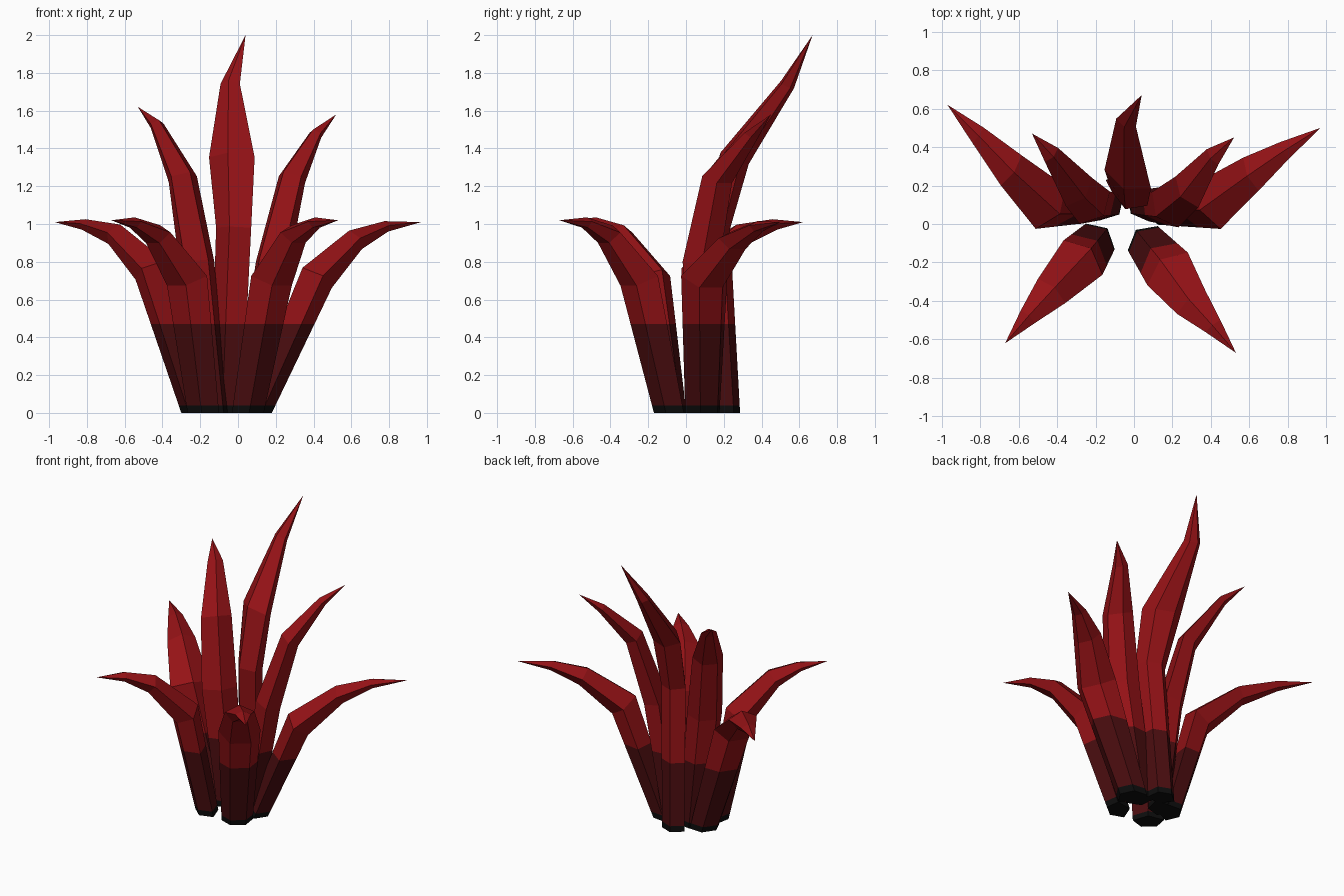
import bpy, bmesh
from mathutils import Vector

if "Cube" in bpy.data.objects:
    bpy.data.objects.remove(bpy.data.objects["Cube"])


def make_mat(name, rgb):
    m = bpy.data.materials.new(name)
    m.diffuse_color = (*rgb, 1)
    m.use_nodes = True
    m.node_tree.nodes["Principled BSDF"].inputs["Base Color"].default_value = m.diffuse_color
    return m


MATS = [make_mat("leaf red", (0.30, 0.006, 0.008)),
        make_mat("dark stem red", (0.07, 0.004, 0.005)),
        make_mat("root black", (0.004, 0.004, 0.004))]

# Leaf cross-section: flat underside, sharp edges, ridge on the inner/upper side
SECTION = [(-1, 0.1), (-0.5, -1), (0.5, -1), (1, 0.1), (0.0, 0.85)]


def leaf(name, path, widths, thicks, facing=None):
    """Sweep the section along the path and close it in a pointed tip."""
    pts = [Vector(p) for p in path]
    d = Vector(facing) if facing else (pts[-1] - pts[0]).to_2d()
    d.normalize()
    side = Vector((d.y, -d.x, 0))
    bm = bmesh.new()
    rings = []
    for i, p in enumerate(pts[:-1]):
        if i == 0:
            t = Vector((0, 0, 1))
        else:
            t = (pts[i + 1] - p).normalized() + (p - pts[i - 1]).normalized()
        n = side.cross(t).normalized()
        rings.append([bm.verts.new(p + side * (a * widths[i]) + n * (b * thicks[i]))
                      for a, b in SECTION])
    k = len(SECTION)
    for lo, hi in zip(rings, rings[1:]):
        for j in range(k):
            bm.faces.new((lo[j], lo[(j + 1) % k], hi[(j + 1) % k], hi[j]))
    tip = bm.verts.new(pts[-1])
    for j in range(k):
        bm.faces.new((rings[-1][j], rings[-1][(j + 1) % k], tip))
    bm.faces.new(rings[0][::-1])
    # cut the colour bands
    for z in (0.04, 0.47):
        bmesh.ops.bisect_plane(bm, geom=bm.verts[:] + bm.edges[:] + bm.faces[:],
                               plane_co=(0, 0, z), plane_no=(0, 0, 1))
    bmesh.ops.recalc_face_normals(bm, faces=bm.faces[:])
    for f in bm.faces:
        z = f.calc_center_median().z
        f.material_index = 2 if z < 0.04 else 1 if z < 0.47 else 0
    me = bpy.data.meshes.new(name)
    bm.to_mesh(me)
    bm.free()
    for m in MATS:
        me.materials.append(m)
    bpy.context.collection.objects.link(bpy.data.objects.new(name, me))


LOW_W, LOW_T = (0.10, 0.135, 0.095, 0.05), (0.075, 0.095, 0.06, 0.03)
MID_W, MID_T = (0.09, 0.115, 0.10, 0.05), (0.07, 0.085, 0.065, 0.03)

# Low drooping leaves
leaf("left_low_leaf", [(-0.21, 0.09, 0), (-0.44, 0.09, 0.76), (-0.64, 0.28, 0.95),
                       (-0.81, 0.46, 1.0), (-0.97, 0.62, 1.01)], LOW_W, LOW_T)
leaf("right_low_leaf", [(0.09, 0.09, 0), (0.40, 0.10, 0.72), (0.61, 0.26, 0.92),
                        (0.78, 0.38, 0.99), (0.97, 0.50, 1.01)], LOW_W, LOW_T)
leaf("front_right_leaf", [(0.05, -0.08, 0), (0.18, -0.24, 0.72), (0.30, -0.41, 0.95),
                          (0.41, -0.53, 1.01), (0.53, -0.67, 1.02)], LOW_W, LOW_T)
leaf("front_left_leaf", [(-0.18, -0.07, 0), (-0.27, -0.18, 0.72), (-0.43, -0.35, 0.95),
                         (-0.55, -0.48, 1.01), (-0.67, -0.62, 1.02)], LOW_W, LOW_T)

# Middle-height leaves
leaf("left_mid_leaf", [(-0.12, 0.09, 0), (-0.21, 0.09, 0.8), (-0.29, 0.17, 1.25),
                       (-0.43, 0.36, 1.53), (-0.53, 0.47, 1.62)], MID_W, MID_T)
leaf("right_mid_leaf", [(0.03, 0.09, 0), (0.17, 0.08, 0.8), (0.28, 0.17, 1.25),
                        (0.41, 0.35, 1.48), (0.52, 0.45, 1.58)], MID_W, MID_T)

# Tall back leaf, turned slightly
leaf("tall_back_leaf", [(-0.06, 0.20, 0), (-0.02, 0.14, 0.98), (-0.03, 0.24, 1.35),
                        (-0.04, 0.53, 1.74), (0.04, 0.67, 2.0)],
     (0.09, 0.10, 0.13, 0.055), (0.075, 0.08, 0.08, 0.04), facing=(0.4, 1))
